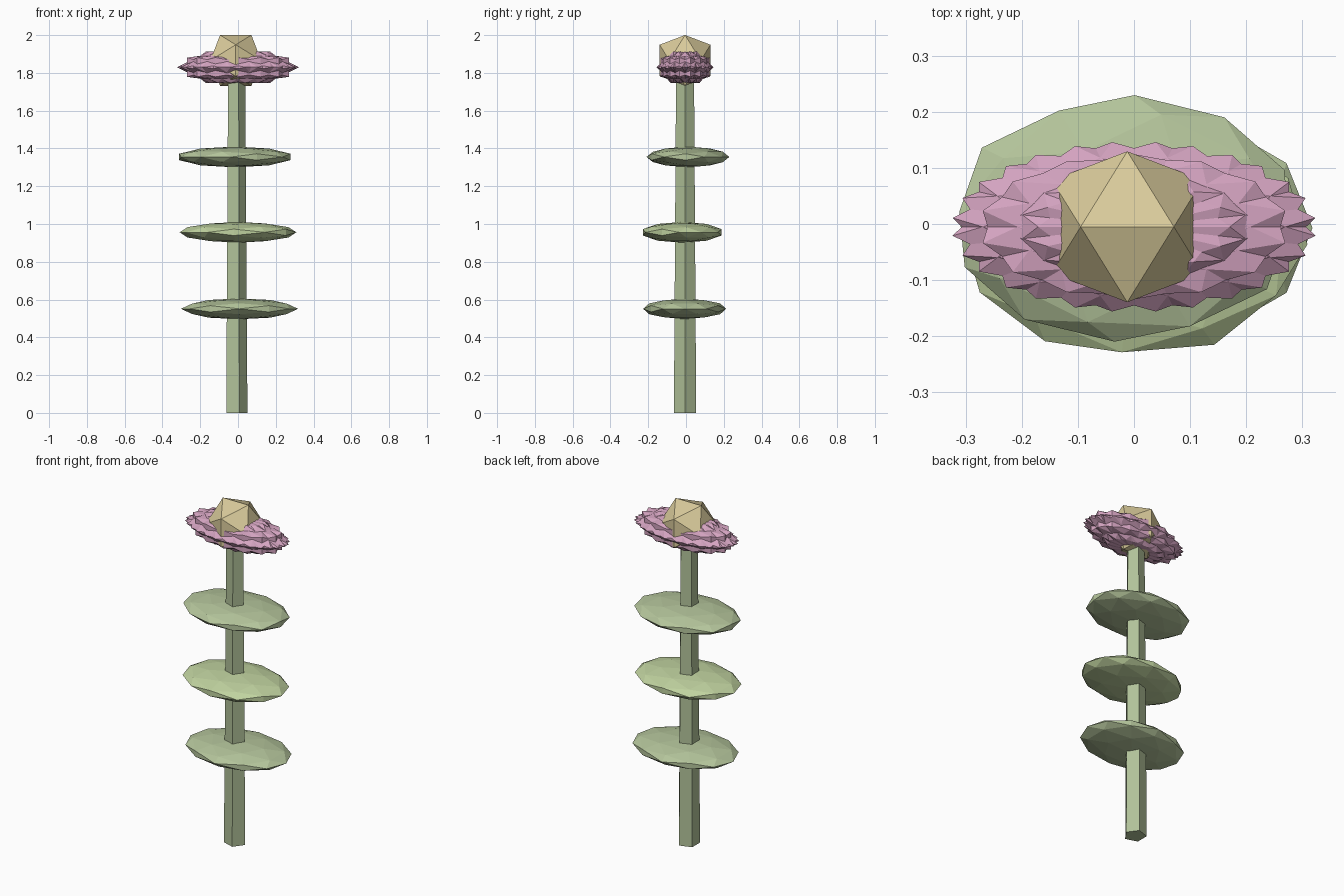
import bpy, bmesh, math
from itertools import combinations
from mathutils import Vector, Matrix

if "Cube" in bpy.data.objects:
    bpy.data.objects.remove(bpy.data.objects["Cube"])

PHI = (1 + 5 ** 0.5) / 2


def material(name, rgb):
    m = bpy.data.materials.new(name)
    m.diffuse_color = (*rgb, 1)
    m.use_nodes = True
    m.node_tree.nodes["Principled BSDF"].inputs["Base Color"].default_value = m.diffuse_color
    return m


def ico_points(fine):
    # icosahedron with a level edge on top; fine adds the edge midpoints
    pts = []
    for a in (-1, 1):
        for b in (-PHI, PHI):
            pts += [Vector((a, 0, b)), Vector((0, b, a)), Vector((b, a, 0))]
    if fine:
        pts += [(p + q) / 2 for p, q in combinations(pts, 2) if (p - q).length < 2.1]
    return [p.normalized() for p in pts]


def add_blob(bm, center, radii, turn, fine=False):
    # faceted ball turned about z, then squashed along the world axes
    m = Matrix.Translation(center) @ Matrix.Diagonal((*radii, 1)) @ Matrix.Rotation(turn, 4, 'Z')
    verts = [bm.verts.new(m @ p) for p in ico_points(fine)]
    bmesh.ops.convex_hull(bm, input=verts)


def finish(name, bm, mat):
    bmesh.ops.recalc_face_normals(bm, faces=bm.faces[:])
    me = bpy.data.meshes.new(name)
    bm.to_mesh(me)
    bm.free()
    me.materials.append(mat)
    ob = bpy.data.objects.new(name, me)
    bpy.context.collection.objects.link(ob)
    return ob


stem_green = material("stem_green", (0.44, 0.54, 0.32))
leaf_green = material("leaf_green", (0.46, 0.56, 0.33))
light_green = material("light_leaf_green", (0.53, 0.65, 0.35))
pink = material("petal_pink", (0.66, 0.37, 0.53))
gold = material("center_gold", (0.70, 0.60, 0.33))

# Stem: five-sided, slightly tapered, one corner toward +x
bm = bmesh.new()
bmesh.ops.create_cone(bm, cap_ends=True, segments=5, radius1=0.062, radius2=0.05, depth=1.8,
                      matrix=Matrix.Translation((-0.012, -0.005, 0.9)) @ Matrix.Rotation(-math.pi / 2, 4, 'Z'))
finish("stem", bm, stem_green)

# Leaves: three flattened balls, each turned further round the stem
for i, (x, y, z, mat) in enumerate([(0.008, -0.007, 0.551, leaf_green),
                                    (0.0, -0.02, 0.956, light_green),
                                    (-0.017, 0.01, 1.355, leaf_green)]):
    bm = bmesh.new()
    add_blob(bm, (x, y, z), (0.31, 0.22, 0.055), math.radians(27.5 * i), fine=True)
    finish(f"leaf_{i + 1}", bm, mat)

# Petals: overlapping turned balls make the spiky ring
PETALS = 7
for i in range(PETALS):
    bm = bmesh.new()
    add_blob(bm, (0, -0.005, 1.83), (0.325, 0.152, 0.097), i * 2 * math.pi / PETALS)
    finish(f"petal_{i + 1}", bm, pink)

# Flower center
bm = bmesh.new()
add_blob(bm, (-0.012, -0.005, 1.866), (0.158, 0.158, 0.158), 0)
finish("flower_center", bm, gold)
